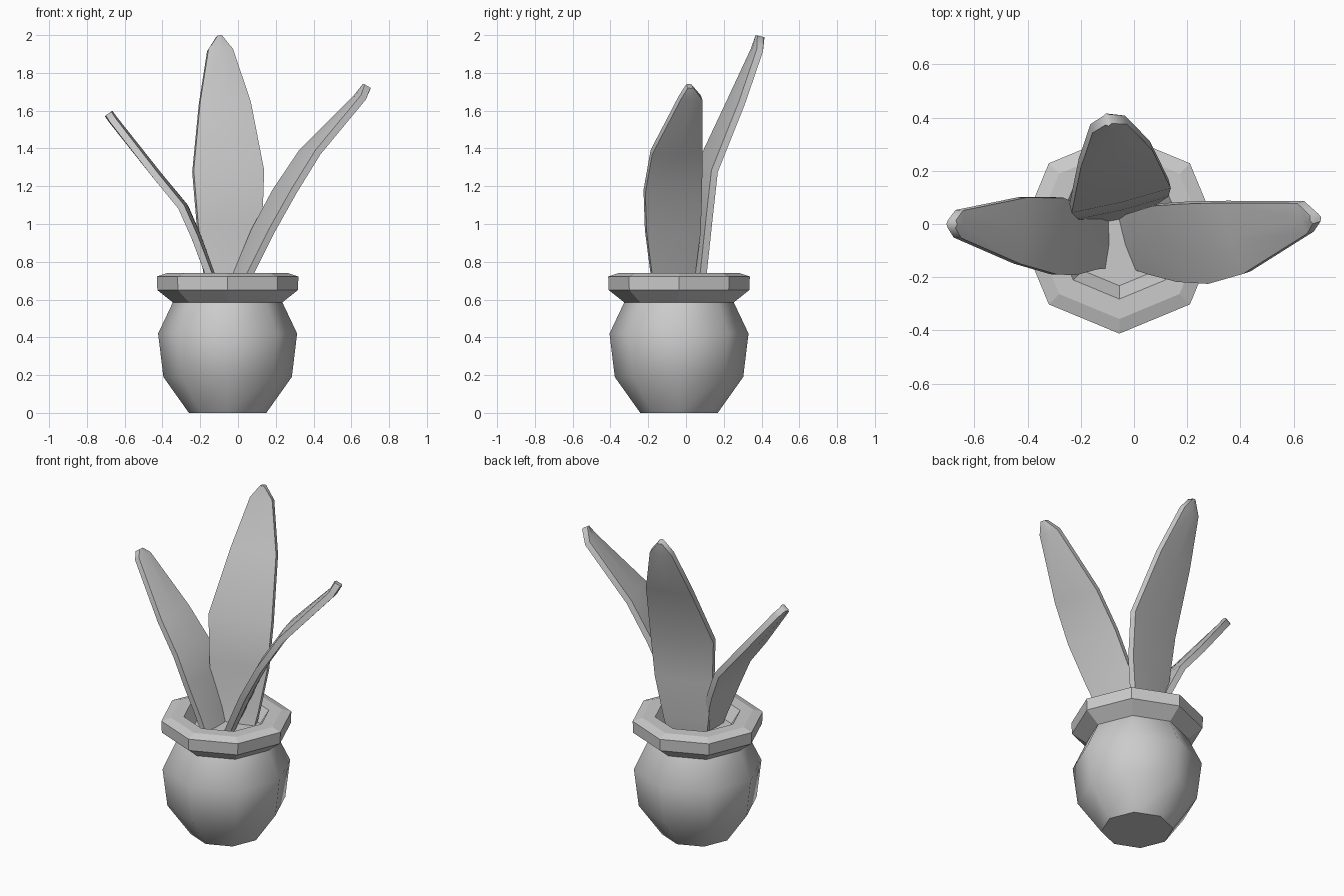
import bpy, bmesh, math
from mathutils import Vector

if "Cube" in bpy.data.objects:
    bpy.data.objects.remove(bpy.data.objects["Cube"])

POT = Vector((-0.055, -0.037, 0))


def finish(name, bm, angle):
    bmesh.ops.recalc_face_normals(bm, faces=bm.faces[:])
    me = bpy.data.meshes.new(name)
    bm.to_mesh(me)
    bm.free()
    ob = bpy.data.objects.new(name, me)
    bpy.context.collection.objects.link(ob)
    bpy.ops.object.select_all(action='DESELECT')
    ob.select_set(True)
    bpy.context.view_layer.objects.active = ob
    if angle:
        bpy.ops.object.shade_smooth_by_angle(angle=math.radians(angle))
    return ob


def skin(bm, rings, cap_start=True, cap_end=True):
    loops = [[bm.verts.new(p) for p in r] for r in rings]
    n = len(loops[0])
    for a, b in zip(loops, loops[1:]):
        for i in range(n):
            j = (i + 1) % n
            bm.faces.new((a[i], a[j], b[j], b[i]))
    if cap_start:
        bm.faces.new(loops[0])
    if cap_end:
        bm.faces.new(loops[-1])


def octagon_lathe(name, profile, angle, cap_start, cap_end):
    bm = bmesh.new()
    rings = [[POT + Vector((r * math.cos(k * math.pi / 4), r * math.sin(k * math.pi / 4), z))
              for k in range(8)] for r, z in profile]
    skin(bm, rings, cap_start, cap_end)
    return finish(name, bm, angle)


def leaf(name, rows, width_angle):
    """Rows are centre x, y, z and half width, from base to tip."""
    a = math.radians(width_angle)
    w = Vector((math.cos(a), math.sin(a), 0))
    pts = [Vector(r[:3]) for r in rows]
    rings = []
    for i, (p, r) in enumerate(zip(pts, rows)):
        tangent = pts[min(i + 1, len(pts) - 1)] - pts[max(i - 1, 0)]
        n = w.cross(tangent).normalized()
        h = r[3]
        # flat blade section with a slightly thicker middle
        section = [(-h, 0.018), (0, 0.025), (h, 0.018),
                   (h, -0.018), (0, -0.025), (-h, -0.018)]
        rings.append([p + w * s + n * t for s, t in section])
    bm = bmesh.new()
    skin(bm, rings)
    return finish(name, bm, 60)


# Pot: smooth belly, faceted rim with the soil surface inside
octagon_lathe("pot_body", [(0.205, 0), (0.34, 0.19), (0.368, 0.42), (0.29, 0.585)],
              50, True, False)
octagon_lathe("pot_rim_and_soil", [(0.29, 0.585), (0.372, 0.65), (0.375, 0.722), (0.32, 0.74),
                                   (0.245, 0.74), (0.195, 0.66)], 0, False, True)

# Leaves
leaf("back_leaf", [(-0.045, 0.04, 0.63, 0.115), (-0.048, 0.06, 0.74, 0.135),
                   (-0.045, 0.078, 1.0, 0.175), (-0.052, 0.105, 1.28, 0.192),
                   (-0.07, 0.262, 1.64, 0.138), (-0.095, 0.375, 1.92, 0.067),
                   (-0.1, 0.392, 1.994, 0.012)], 14)
leaf("right_leaf", [(-0.02, -0.07, 0.63, 0.1), (0.03, -0.07, 0.74, 0.12),
                    (0.13, -0.07, 0.96, 0.15), (0.245, -0.07, 1.17, 0.158),
                    (0.38, -0.05, 1.38, 0.14), (0.645, 0.025, 1.67, 0.06),
                    (0.682, 0.02, 1.73, 0.015)], 108)
leaf("left_leaf", [(-0.11, -0.08, 0.63, 0.085), (-0.15, -0.07, 0.74, 0.1),
                   (-0.22, -0.06, 0.93, 0.13), (-0.29, -0.045, 1.09, 0.145),
                   (-0.43, -0.025, 1.26, 0.125), (-0.66, 0.0, 1.55, 0.052),
                   (-0.685, 0.0, 1.585, 0.015)], 86)
